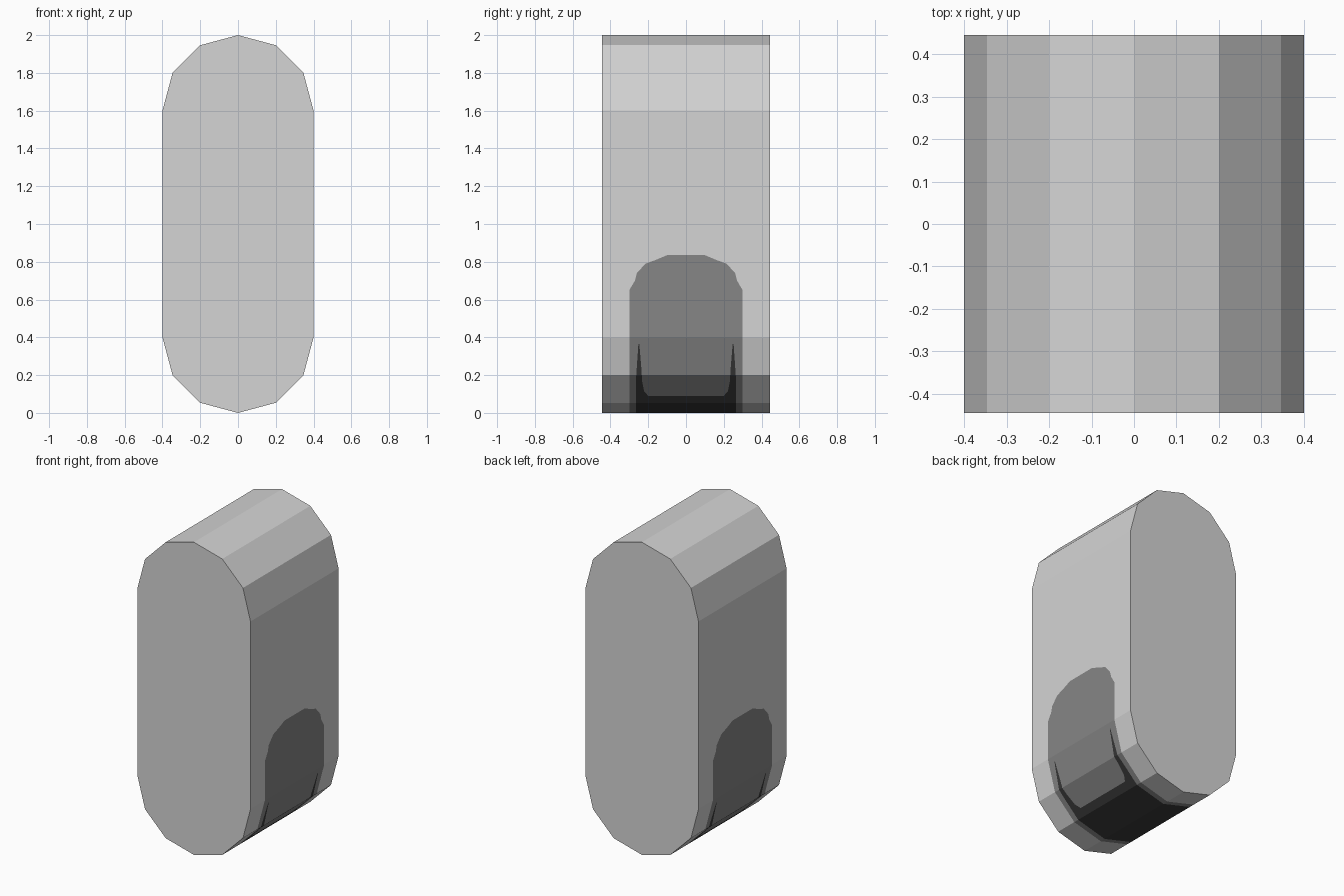
import bpy, bmesh, math

if "Cube" in bpy.data.objects:
    bpy.data.objects.remove(bpy.data.objects["Cube"])

HALF_DEPTH = 0.445
PATCH_TOP, EAR_TOP, BAND_TOP = 0.835, 0.365, 0.09

# Half outline of the twelve-sided capsule, bottom to top: (z, x)
outline = [(0.4 - 0.4 * math.cos(math.radians(a)), 0.4 * math.sin(math.radians(a)))
           for a in (0, 30, 60, 90)]
outline += [(2 - z, x) for z, x in reversed(outline)]

# Painted patch: (z, patch half width, dark outer half width, dark inner half width)
paint = [(0, .30, .265, .20), (.09, .30, .265, .20), (.115, .30, .265, .222),
         (.17, .30, .265, .233), (.22, .30, .262, .235), (.365, .30, .252, .247),
         (.65, .30, .25, .24), (.70, .27, .24, .23), (.74, .26, .23, .20),
         (.79, .215, .19, .16), (.81, .16, .14, .12), (.835, .10, .08, .06),
         (2, .10, .08, .06)]


def sample(table, z):
    """Interpolate the rows of a table at height z."""
    for a, b in zip(table, table[1:]):
        if a[0] <= z <= b[0] + 1e-9:
            t = (z - a[0]) / (b[0] - a[0])
            return [p + (q - p) * t for p, q in zip(a[1:], b[1:])]
    return table[-1][1:]


def material(name, value):
    mat = bpy.data.materials.new(name)
    mat.diffuse_color = (value, value, value, 1)
    mat.use_nodes = True
    mat.node_tree.nodes["Principled BSDF"].inputs["Base Color"].default_value = mat.diffuse_color
    return mat


# Rows round the whole outline: up the right side, then down the left
heights = sorted({round(r[0], 6) for r in outline + paint})
loop = [(sample(outline, z)[0], z) for z in heights]
loop += [(-x, z) for x, z in reversed(loop[1:-1])]

bm = bmesh.new()
rows = []
for x, z in loop:
    p, k, i = sample(paint, z)
    ys = (-HALF_DEPTH, -p, -k, -i, i, k, p, HALF_DEPTH)
    rows.append([bm.verts.new((x, y, z)) for y in ys])

# Wrapped side wall, coloured by height and column
for r, row in enumerate(rows):
    nxt = rows[(r + 1) % len(rows)]
    z = (row[0].co.z + nxt[0].co.z) / 2
    for c in range(7):
        face = bm.faces.new((row[c], row[c + 1], nxt[c + 1], nxt[c]))
        if 0 < c < 6 and z < PATCH_TOP:
            face.material_index = 1
            if (c in (2, 4) and z < EAR_TOP) or (1 < c < 5 and z < BAND_TOP):
                face.material_index = 2

# Flat front and back
bm.faces.new([row[0] for row in rows])
bm.faces.new([row[-1] for row in rows])
bmesh.ops.recalc_face_normals(bm, faces=bm.faces[:])

mesh = bpy.data.meshes.new("capsule_block")
bm.to_mesh(mesh)
bm.free()
for mat in (material("light grey", 0.66), material("mid grey", 0.238),
            material("near black", 0.04)):
    mesh.materials.append(mat)
block = bpy.data.objects.new("capsule_block", mesh)
bpy.context.collection.objects.link(block)
